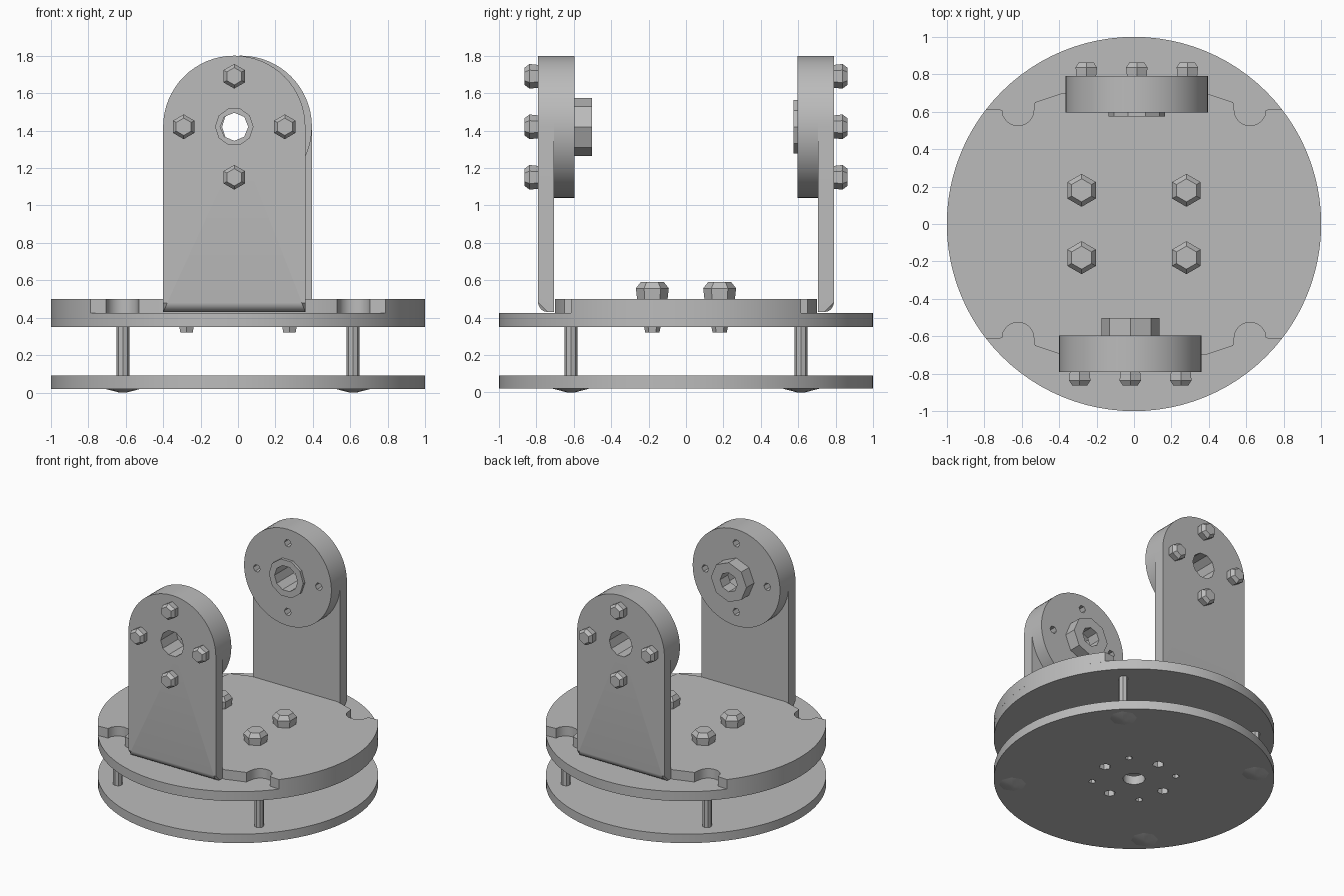
import bpy, bmesh
from math import sin, cos, pi, radians
from mathutils import Matrix, Vector

if "Cube" in bpy.data.objects:
    bpy.data.objects.remove(bpy.data.objects["Cube"], do_unlink=True)

grey = bpy.data.materials.new("machined_grey")
grey.use_nodes = True
COLOUR = (0.5, 0.5, 0.5, 1)
grey.diffuse_color = COLOUR
grey.node_tree.nodes["Principled BSDF"].inputs["Base Color"].default_value = COLOUR

UPRIGHT = Matrix.Rotation(pi / 2, 4, 'X')


def arc(cx, cy, r, start, end, n):
    """Points along an arc, angles in degrees."""
    return [(cx + r * cos(radians(start + (end - start) * i / n)),
             cy + r * sin(radians(start + (end - start) * i / n))) for i in range(n + 1)]


def circle(cx, cy, r, n=48):
    return arc(cx, cy, r, 0, 360, n)[:-1]


def finish(obj, bm):
    bmesh.ops.recalc_face_normals(bm, faces=bm.faces)
    bm.to_mesh(obj.data)
    bm.free()
    obj.data.materials.clear()
    obj.data.materials.append(grey)
    bpy.ops.object.select_all(action='DESELECT')
    obj.select_set(True)
    bpy.context.view_layer.objects.active = obj
    bpy.ops.object.shade_smooth_by_angle(angle=radians(30))
    return obj


def plate(name, loops, thickness, centre, turn=Matrix(), bend=0):
    """Extruded outline (first loop) with holes (other loops)."""
    curve = bpy.data.curves.new(name, 'CURVE')
    curve.dimensions = '2D'
    curve.fill_mode = 'BOTH'
    curve.extrude = thickness / 2
    for loop in loops:
        spline = curve.splines.new('POLY')
        spline.points.add(len(loop) - 1)
        for point, (x, y) in zip(spline.points, loop):
            point.co = (x, y, 0, 1)
        spline.use_cyclic_u = True
    temp = bpy.data.objects.new(name + "_outline", curve)
    bpy.context.collection.objects.link(temp)
    mesh = bpy.data.meshes.new_from_object(
        temp.evaluated_get(bpy.context.evaluated_depsgraph_get()))
    bpy.data.objects.remove(temp, do_unlink=True)
    bpy.data.curves.remove(curve)
    mesh.name = name
    obj = bpy.data.objects.new(name, mesh)
    bpy.context.collection.objects.link(obj)
    bm = bmesh.new()
    bm.from_mesh(mesh)
    bmesh.ops.remove_doubles(bm, verts=bm.verts, dist=0.0005)
    bm.transform(Matrix.Translation(centre) @ turn)
    if bend:
        # round the outer lower corner of a folded sheet
        low = min(v.co.z for v in bm.verts)
        edges = [e for e in bm.edges if all(
            v.co.z < low + 0.001 and abs(v.co.y) > abs(centre[1]) for v in e.verts)]
        bmesh.ops.bevel(bm, geom=edges, offset=bend, segments=4, profile=0.5, affect='EDGES')
    return finish(obj, bm)


def stud(name, base, direction, length, r1, r2, sides=6):
    """Tapered prism growing from base along direction."""
    mesh = bpy.data.meshes.new(name)
    obj = bpy.data.objects.new(name, mesh)
    bpy.context.collection.objects.link(obj)
    bm = bmesh.new()
    bmesh.ops.create_cone(bm, cap_ends=True, segments=sides, radius1=r1, radius2=r2, depth=length)
    d = Vector(direction)
    bm.transform(Matrix.Translation(Vector(base) + d * length / 2)
                 @ d.to_track_quat('Z', 'Y').to_matrix().to_4x4())
    return finish(obj, bm)


def bolt_head(name, base, direction, length, r):
    stud(name, base, direction, length * 0.65, r * 0.92, r, 6)
    stud(name + "_crown", Vector(base) + Vector(direction) * length * 0.65,
         direction, length * 0.35, r, r * 0.7, 6)


# Lower disc with the centre bore and two rings of mounting holes
holes = [circle(0, 0, 0.08, 12)]
for i in range(4):
    a = i * pi / 2
    holes.append(circle(0.27 * cos(a), 0.27 * sin(a), 0.042, 6))
    holes.append(circle(0.3 * cos(a + 0.75), 0.3 * sin(a + 0.75), 0.026, 6))
plate("lower_disc", [circle(0, 0, 1, 96)] + holes, 0.07, (0, 0, 0.055))

# Upper disc
plate("upper_disc", [circle(0, 0, 1, 96)], 0.075, (0, 0, 0.3875))

# Bracket base: disc trimmed front and back, with a slot at each corner
corner = arc(0, 0, 1, 0, 38, 20) + arc(0.62, 0.61, 0.085, 0, -180, 8)
corner += [(0.53, 0.65), (0.38, 0.70)]
back = corner + [(-x, y) for x, y in reversed(corner)]
front = [(x, -y) for x, y in reversed(back[1:-1])]
plate("bracket_base", [back + front], 0.08, (0, 0, 0.46))

# Spacer posts, their lower screws
for x in (-1, 1):
    for y in (-1, 1):
        stud("spacer_post", (x * 0.615, y * 0.615, 0.085), (0, 0, 1), 0.27, 0.034, 0.034, 8)
        stud("post_screw", (x * 0.615, y * 0.615, 0.021), (0, 0, -1), 0.021, 0.1, 0.02, 8)
        # Base bolts with their ends below the upper disc
        bolt_head("base_bolt", (x * 0.28, y * 0.18, 0.495), (0, 0, 1), 0.095, 0.088)
        stud("base_bolt_end", (x * 0.275, y * 0.18, 0.355), (0, 0, -1), 0.035, 0.045, 0.038)

# Front and back bracket arms with bearings
R, AXIS = 0.38, 1.42
for label, side, x in (("front", -1, -0.02), ("back", 1, 0.015)):
    out = (0, side, 0)
    ring = [(0.27 * cos(i * pi / 2), 0.27 * sin(i * pi / 2)) for i in range(4)]
    arm = [(-R, 0.43 - AXIS), (R, 0.43 - AXIS)] + arc(0, 0, R, 0, 180, 32)
    plate(label + "_arm", [arm, circle(0, 0, 0.1, 10)], 0.085,
          (x, side * 0.7475, AXIS), UPRIGHT, 0.05)
    bearing = [circle(0, 0, R, 64), circle(0, 0, 0.1, 10)]
    bearing += [circle(px, py, 0.03, 6) for px, py in ring]
    plate(label + "_bearing", bearing, 0.11, (x, side * 0.652, AXIS), UPRIGHT)
    for px, py in ring:
        bolt_head(label + "_arm_bolt", (x + px, side * 0.788, AXIS + py), out, 0.075, 0.066)

# Projecting hub on the front bearing, low collar on the back one
plate("front_hub", [circle(0, 0, 0.155, 8), circle(0, 0, 0.075, 8)], 0.1,
      (-0.02, -0.552, AXIS), UPRIGHT)
plate("back_collar", [circle(0, 0, 0.15, 10), circle(0, 0, 0.1, 10)], 0.025,
      (0.015, 0.588, AXIS), UPRIGHT)
